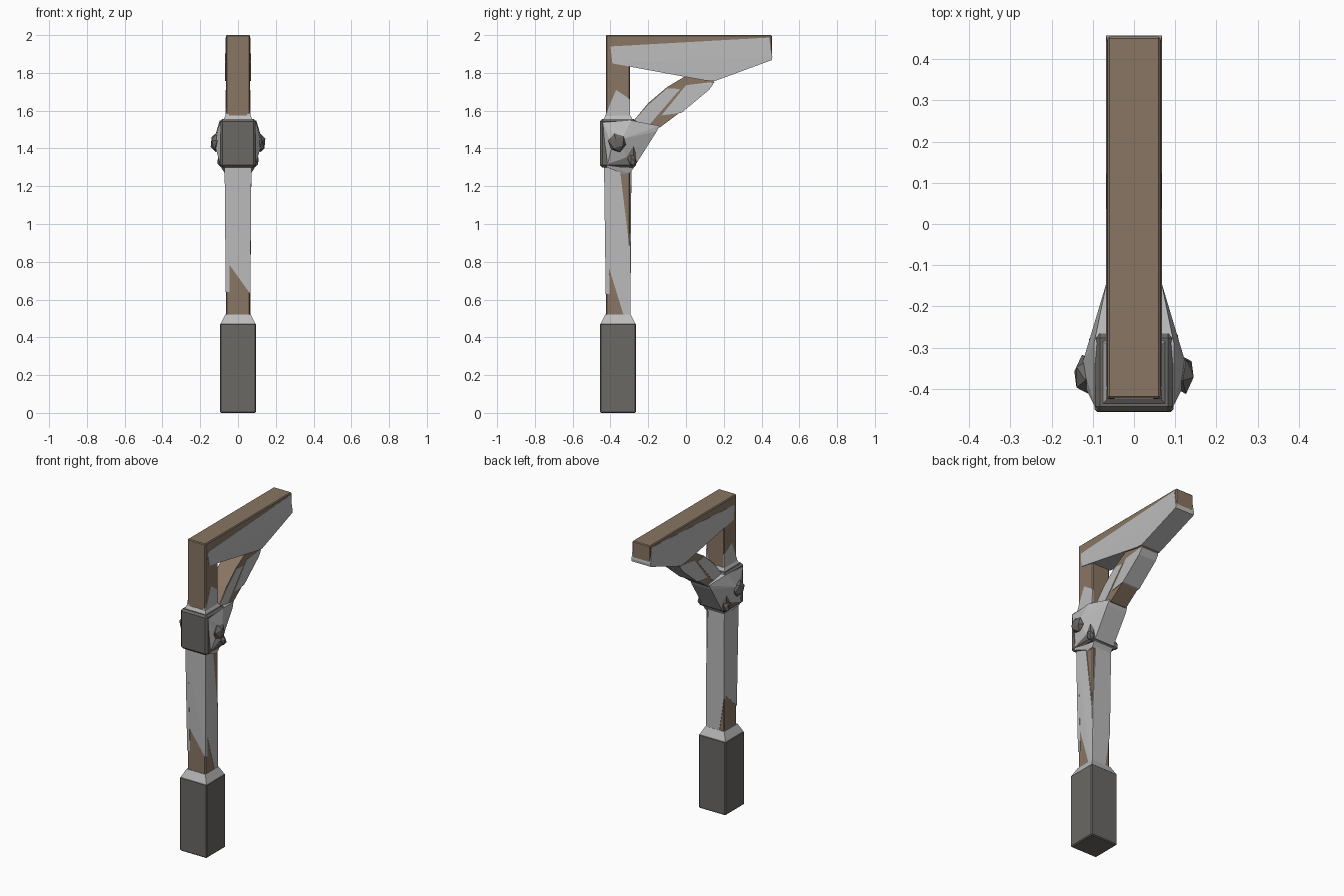
import bpy, bmesh
from mathutils import Vector


def material(name, rgb):
    m = bpy.data.materials.new(name)
    m.diffuse_color = (*rgb, 1)
    return m


WOOD = material("brown wood", (0.25, 0.18, 0.125))
DARK = material("dark stone", (0.145, 0.138, 0.13))
PALE = material("pale grey", (0.50, 0.50, 0.50))


def hull(name, pts, mat, bevel=0.0):
    """Flat-faced convex solid around a few points."""
    bm = bmesh.new()
    for p in pts:
        bm.verts.new(p)
    res = bmesh.ops.convex_hull(bm, input=bm.verts[:])
    loose = [g for g in set(res["geom_interior"] + res["geom_unused"])
             if isinstance(g, bmesh.types.BMVert)]
    bmesh.ops.delete(bm, geom=loose, context='VERTS')
    bmesh.ops.dissolve_limit(bm, angle_limit=0.01, verts=bm.verts[:], edges=bm.edges[:])
    bmesh.ops.recalc_face_normals(bm, faces=bm.faces[:])
    me = bpy.data.meshes.new(name)
    bm.to_mesh(me)
    bm.free()
    me.materials.append(mat)
    ob = bpy.data.objects.new(name, me)
    bpy.context.collection.objects.link(ob)
    if bevel:
        b = ob.modifiers.new("bevel", 'BEVEL')
        b.width, b.segments = bevel, 1
    return ob


def frustum(name, cy, z0, r0, z1, r1, mat, bevel=0.0):
    """Square block around the post axis."""
    return hull(name, [(sx * r, cy + sy * r, z) for z, r in ((z0, r0), (z1, r1))
                       for sx in (-1, 1) for sy in (-1, 1)], mat, bevel)


def across(name, profile, mat, bevel=0.0):
    """Side profile of (y, z, half width), mirrored across x."""
    return hull(name, [(s * w, y, z) for y, z, w in profile for s in (-1, 1)], mat, bevel)


def plate(name, outer, inward, mat=PALE):
    """Flat piece let into a face of the timber."""
    v = Vector(inward)
    return hull(name, [Vector(p) for p in outer] + [Vector(p) + v for p in outer], mat)


CY = -0.36

# Stone foot with sloped cap
frustum("foot_block", CY, 0, 0.096, 0.475, 0.096, DARK, 0.006)
frustum("foot_cap", CY, 0.472, 0.092, 0.522, 0.067, PALE)

# Post and beam timbers
frustum("post", CY, 0.45, 0.064, 1.99, 0.064, WOOD, 0.006)
across("beam", [(y, z, 0.064) for y in (-0.424, 0.455) for z in (1.89, 2.0)], WOOD, 0.005)

# Pale worn sides and belly of the beam
across("beam_lining", [(-0.40, 1.94, 0.065), (0.44, 1.987, 0.065), (0.457, 1.885, 0.068),
                       (0.455, 1.868, 0.068), (0.15, 1.756, 0.068), (0.10, 1.76, 0.068),
                       (-0.39, 1.85, 0.068)], PALE)

# Pale panels on the four faces of the lower post
plate("post_panel_front", [(-0.071, -0.434, 1.31), (0.071, -0.434, 1.31),
                           (0.065, -0.425, 0.63), (-0.064, -0.425, 0.81)], (0, 0.02, 0))
plate("post_panel_right", [(0.071, -0.434, 1.31), (0.068, -0.35, 1.29), (0.066, -0.296, 0.85),
                           (0.065, -0.296, 0.50), (0.065, -0.325, 0.50),
                           (0.065, -0.424, 0.82)], (-0.02, 0, 0))
plate("post_panel_left", [(-0.071, -0.434, 1.31), (-0.070, -0.292, 1.29),
                          (-0.065, -0.296, 0.76), (-0.065, -0.424, 0.64)], (0.02, 0, 0))
plate("post_panel_back", [(-0.070, -0.289, 1.30), (0.045, -0.289, 1.30), (0.064, -0.293, 0.85),
                          (0.065, -0.294, 0.50), (-0.03, -0.294, 0.51),
                          (-0.065, -0.293, 0.74)], (0, -0.02, 0))

# Pale chips just above the collar
for s, side in ((-1, "left"), (1, "right")):
    plate("post_chip_" + side, [(s * 0.067, -0.425, 1.54), (s * 0.067, -0.425, 1.58),
                                (s * 0.065, -0.37, 1.71), (s * 0.065, -0.296, 1.66),
                                (s * 0.067, -0.296, 1.54)], (-s * 0.02, 0, 0))

# Curved brace under the beam, with pale worn areas
across("brace", [(-0.30, 1.52, 0.058), (-0.20, 1.64, 0.058), (-0.10, 1.725, 0.058),
                 (0.0, 1.785, 0.058), (0.12, 1.79, 0.058), (0.15, 1.75, 0.058),
                 (0.12, 1.712, 0.058), (-0.03, 1.592, 0.058), (-0.14, 1.51, 0.058)], WOOD)
across("brace_lining", [(-0.13, 1.575, 0.060), (0.0, 1.735, 0.060), (0.13, 1.75, 0.060),
                        (0.145, 1.742, 0.062), (0.12, 1.708, 0.062),
                        (-0.025, 1.588, 0.062)], PALE)
across("brace_inner_lining", [(-0.29, 1.53, 0.060), (-0.20, 1.63, 0.060), (-0.10, 1.718, 0.060),
                              (-0.03, 1.715, 0.060), (-0.19, 1.53, 0.060)], PALE)

# Dark collar with pale swelling that carries the brace
frustum("collar", CY, 1.30, 0.095, 1.555, 0.095, DARK, 0.012)
frustum("collar_top_rim", CY, 1.55, 0.078, 1.575, 0.066, PALE)
across("collar_swelling", [(-0.44, 1.535, 0.097), (-0.29, 1.548, 0.097), (-0.14, 1.52, 0.066),
                           (-0.155, 1.49, 0.070), (-0.295, 1.27, 0.068), (-0.33, 1.265, 0.068),
                           (-0.42, 1.30, 0.090), (-0.34, 1.45, 0.126),
                           (-0.39, 1.415, 0.122)], PALE)


# Faceted dark studs on both sides
def stud(name, loc, radii):
    bpy.ops.mesh.primitive_ico_sphere_add(subdivisions=1, radius=1, location=loc)
    ob = bpy.context.object
    ob.name = name
    ob.scale = radii
    ob.data.materials.append(DARK)
    ob.rotation_euler = (0.3, 0, 0)


for s, side in ((-1, "left"), (1, "right")):
    stud("large_stud_" + side, (s * 0.118, -0.365, 1.43), (0.030, 0.050, 0.052))
    stud("small_stud_" + side, (s * 0.090, -0.285, 1.335), (0.022, 0.024, 0.036))
